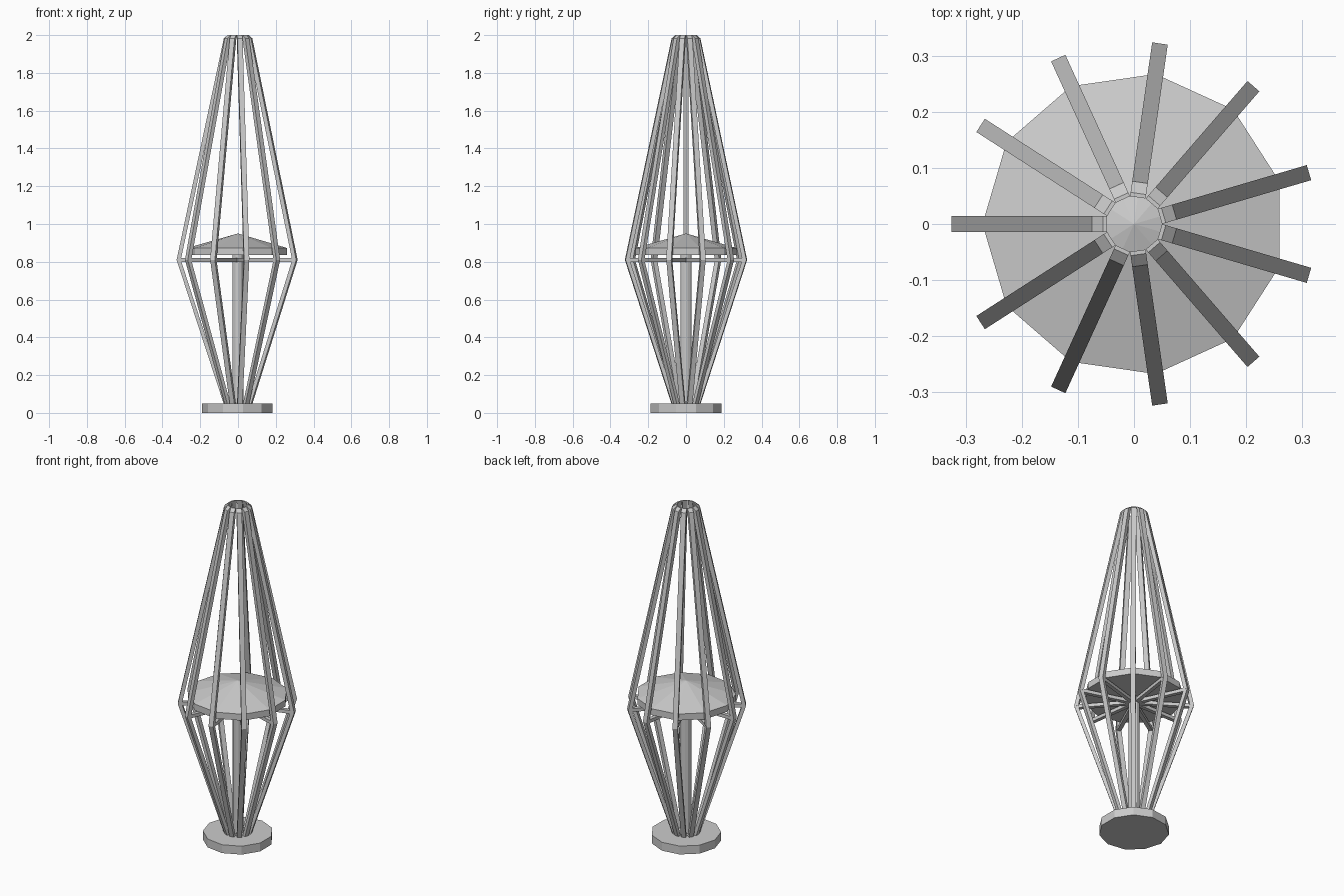
import bpy, bmesh
from math import pi, cos, sin

if "Cube" in bpy.data.objects:
    bpy.data.objects.remove(bpy.data.objects["Cube"])

N = 11  # ribs and sides


def make(name, verts, faces):
    me = bpy.data.meshes.new(name)
    me.from_pydata(verts, [], faces)
    bm = bmesh.new()
    bm.from_mesh(me)
    bmesh.ops.recalc_face_normals(bm, faces=bm.faces)
    bm.to_mesh(me)
    bm.free()
    ob = bpy.data.objects.new(name, me)
    bpy.context.collection.objects.link(ob)
    return ob


def prism(name, rings, apex=None):
    """Eleven-sided solid from (radius, z) rings, optionally closed by a point."""
    verts, faces = [], []
    for r, z in rings:
        verts += [(r * cos(pi + 2 * pi * i / N), r * sin(pi + 2 * pi * i / N), z) for i in range(N)]
    for k in range(len(rings) - 1):
        for i in range(N):
            j = (i + 1) % N
            faces.append((k * N + i, k * N + j, k * N + N + j, k * N + N + i))
    faces.append(tuple(range(N)))
    top = (len(rings) - 1) * N
    if apex is None:
        faces.append(tuple(range(top, top + N)))
    else:
        verts.append((0, 0, apex))
        faces += [(top + i, top + (i + 1) % N, top + N) for i in range(N)]
    return make(name, verts, faces)


def bar(name, profile, width, angle):
    """Radial (r, z) outline given a tangential width and turned about z."""
    n = len(profile)
    c, s = cos(angle), sin(angle)
    verts = [(r * c - t * s, r * s + t * c, z) for t in (-width / 2, width / 2) for r, z in profile]
    faces = [tuple(range(n)), tuple(range(n, 2 * n))]
    faces += [(i, (i + 1) % n, n + (i + 1) % n, n + i) for i in range(n)]
    return make(name, verts, faces)


# Foot, central post and shallow conical table
prism("base", [(0.19, 0), (0.19, 0.05)])
prism("post", [(0.03, 0), (0.03, 0.84)])
prism("table_top", [(0.27, 0.835), (0.27, 0.873)], apex=0.95)

# Cage: upper ribs, lower ribs and horizontal spokes
upper = [(0.303, 0.81), (0.325, 0.81), (0.075, 1.983), (0.055, 2.0), (0.048, 2.0)]
lower = [(0.040, 0.0), (0.060, 0.0), (0.325, 0.81), (0.303, 0.81)]
spoke = [(0.0, 0.80), (0.318, 0.80), (0.318, 0.82), (0.0, 0.82)]
for i in range(N):
    a = pi + 2 * pi * i / N
    bar(f"upper_rib_{i}", upper, 0.028, a)
    bar(f"lower_rib_{i}", lower, 0.027, a)
    bar(f"spoke_{i}", spoke, 0.022, a)
